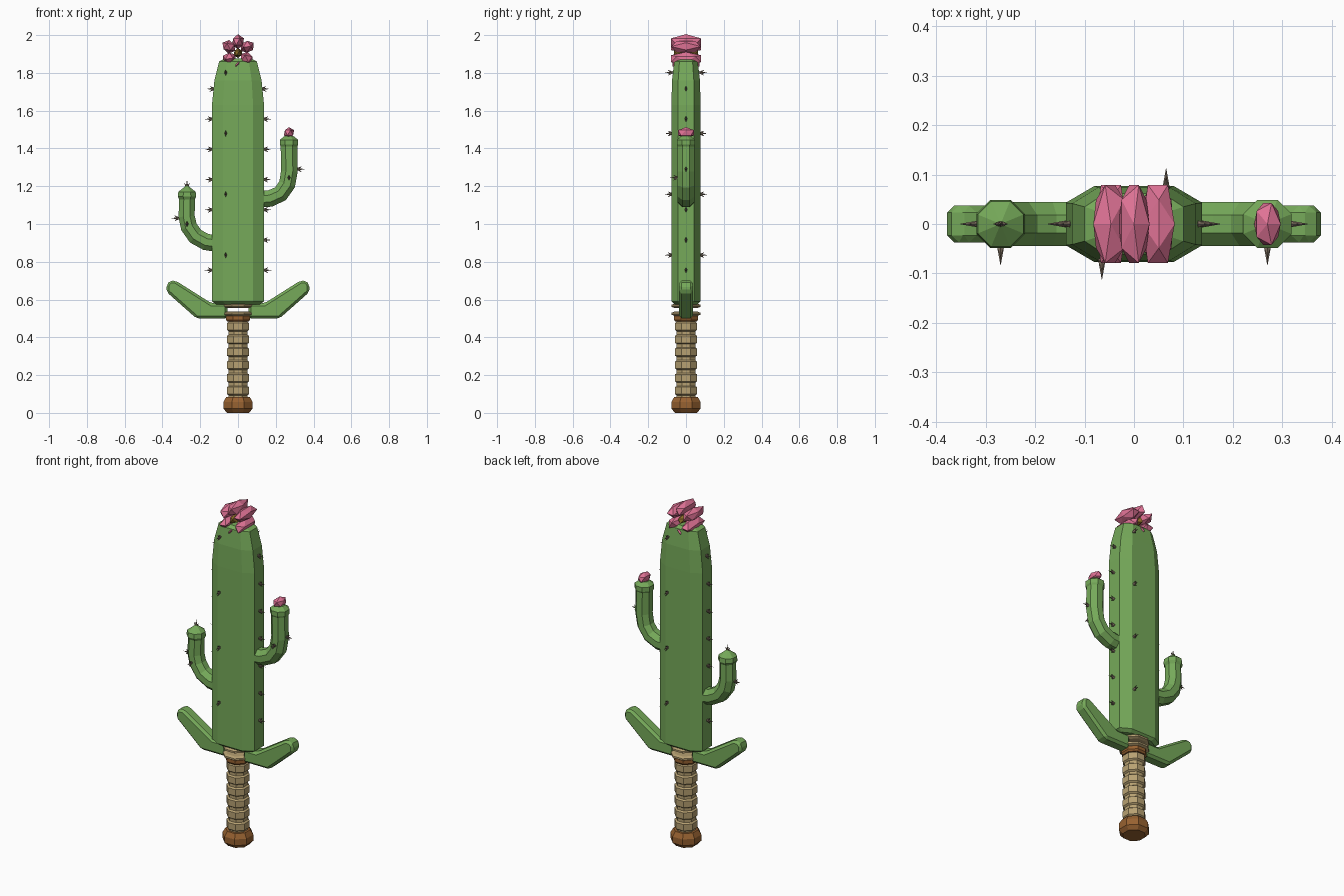
import bpy, bmesh, math
from mathutils import Vector, Matrix

if "Cube" in bpy.data.objects:
    bpy.data.objects.remove(bpy.data.objects["Cube"])


def material(name, rgb):
    mat = bpy.data.materials.new(name)
    mat.use_nodes = True
    color = (*[(c / 255) ** 2.2 for c in rgb], 1)
    mat.diffuse_color = color
    mat.node_tree.nodes["Principled BSDF"].inputs["Base Color"].default_value = color
    return mat


GREEN = material("cactus_green", (117, 168, 90))
PINK = material("petal_pink", (222, 114, 148))
TAN = material("rope_tan", (182, 160, 114))
BROWN = material("wood_brown", (150, 98, 52))
SPINE = material("spine_grey", (122, 108, 94))
GOLD = material("flower_gold", (140, 110, 45))


def finish(name, bm, mat):
    bmesh.ops.recalc_face_normals(bm, faces=bm.faces)
    mesh = bpy.data.meshes.new(name)
    bm.to_mesh(mesh)
    bm.free()
    mesh.materials.append(mat)
    obj = bpy.data.objects.new(name, mesh)
    bpy.context.scene.collection.objects.link(obj)
    return obj


def loft(name, rings, mat):
    """Skin a list of equally long point rings and cap both ends."""
    bm = bmesh.new()
    loops = [[bm.verts.new(p) for p in ring] for ring in rings]
    for a, b in zip(loops, loops[1:]):
        for i in range(len(a)):
            j = (i + 1) % len(a)
            bm.faces.new((a[i], a[j], b[j], b[i]))
    bm.faces.new(loops[0])
    bm.faces.new(loops[-1])
    return finish(name, bm, mat)


ANGLES = [math.pi * (i + 0.5) / 4 for i in range(8)]


def lathe(name, profile, mat):
    """Eight-sided turned part from (half width, height) pairs."""
    k = 1 / math.cos(math.pi / 8)
    return loft(name, [[(r * k * math.cos(a), r * k * math.sin(a), z) for a in ANGLES]
                       for r, z in profile], mat)


def tube(name, path, mat):
    """Eight-sided tube along (x, z, radius) points in the xz plane."""
    rings = []
    for i, (x, z, r) in enumerate(path):
        before, after = path[max(i - 1, 0)], path[min(i + 1, len(path) - 1)]
        t = Vector((after[0] - before[0], 0, after[1] - before[1])).normalized()
        side = Vector((t.z, 0, -t.x))
        r *= 1.06
        rings.append([Vector((x, 0, z)) + side * r * math.cos(a)
                      + Vector((0, r * math.sin(a), 0)) for a in ANGLES])
    return loft(name, rings, mat)


# Blade: flattened octagonal trunk tapering at the top
def trunk_ring(z, hx, hy):
    quarter = [(hx, 0.56 * hy), (0.58 * hx, hy)]
    half = quarter + [(-x, y) for x, y in reversed(quarter)]
    return [(x, y, z) for x, y in half + [(-x, -y) for x, y in half]]


loft("cactus_blade", [trunk_ring(*s) for s in (
    (0.575, 0.115, 0.06), (0.59, 0.138, 0.077), (1.63, 0.138, 0.077),
    (1.76, 0.125, 0.074), (1.86, 0.1, 0.062), (1.875, 0.07, 0.045))], GREEN)

# Side arms
tube("left_arm", [(0.1, 1.13, 0.045), (0.17, 1.135, 0.045), (0.225, 1.16, 0.045),
                  (0.26, 1.21, 0.045), (0.272, 1.28, 0.045), (0.27, 1.41, 0.045),
                  (0.27, 1.42, 0.05), (0.27, 1.445, 0.05), (0.27, 1.465, 0.025)], GREEN)
tube("right_arm", [(-0.1, 0.895, 0.045), (-0.17, 0.905, 0.045), (-0.225, 0.935, 0.045),
                   (-0.26, 0.985, 0.045), (-0.272, 1.04, 0.044), (-0.27, 1.13, 0.042),
                   (-0.27, 1.145, 0.05), (-0.27, 1.17, 0.047), (-0.27, 1.205, 0.003)], GREEN)

# Guard pads
PAD = [(0.055, 0.58), (0.14, 0.58), (0.33, 0.7), (0.36, 0.7),
       (0.378, 0.68), (0.378, 0.64), (0.22, 0.5), (0.055, 0.5)]
for side, label in ((1, "left"), (-1, "right")):
    pad = loft(label + "_guard", [[(side * x, y, z) for x, z in PAD]
                                  for y in (-0.037, 0.037)], GREEN)
    bevel = pad.modifiers.new("soft_edges", "BEVEL")
    bevel.width = 0.016
    bevel.segments = 1

# Handle: stacked rope beads, pommel, ferrule and two binding rings
beads = []
for i in range(6):
    z = 0.08 + i * 0.068
    beads += [(0.049, z), (0.049, z + 0.012), (0.058, z + 0.019),
              (0.058, z + 0.056), (0.049, z + 0.063)]
lathe("rope_grip", beads + [(0.049, 0.49)], TAN)
lathe("pommel", [(0.058, 0), (0.077, 0.022), (0.077, 0.058), (0.062, 0.085)], BROWN)
lathe("ferrule", [(0.056, 0.483), (0.064, 0.493), (0.064, 0.512)], BROWN)
for name, z in (("lower_ring", 0.525), ("upper_ring", 0.567)):
    lathe(name, [(0.062, z - 0.011), (0.077, z - 0.005),
                 (0.077, z + 0.005), (0.062, z + 0.011)], TAN)

# Spines: fans of three thin cones
spines = bmesh.new()


def spine(base, direction):
    d = Vector(direction)
    axis = Vector((0, 1, 0)) if d.z else d.cross(Vector((0, 0, 1)))
    for tilt, length in ((0, 0.042), (35, 0.03), (-35, 0.03)):
        v = Matrix.Rotation(math.radians(tilt), 3, axis) @ d
        rot = v.to_track_quat("Z", "Y").to_matrix().to_4x4()
        place = Matrix.Translation(Vector(base) + v * (length / 2 - 0.003))
        bmesh.ops.create_cone(spines, cap_ends=True, segments=5, radius1=0.008,
                              radius2=0, depth=length, matrix=place @ rot)


for s in (-1, 1):
    for i in range(7):
        spine((s * (0.128 if i == 6 else 0.138), 0, 0.755 + 0.16 * i), (s, 0, 0))
    for i in range(4):
        spine((s * 0.065, s * 0.075, 0.835 + 0.322 * i), (0, s, 0))
for x, z_side, z_front in ((0.27, 1.29, 1.245), (-0.27, 1.03, 1.0)):
    s = math.copysign(1, x)
    spine((x + s * 0.045, 0, z_side), (s, 0, 0))
    spine((x, -0.046, z_front), (0, -1, 0))
spine((-0.27, 0, 1.195), (0, 0, 1))
finish("spines", spines, SPINE)


# Flowers: faceted petals stretched front to back
def blob(name, center, size, mat, turn=0.0):
    bm = bmesh.new()
    bmesh.ops.create_icosphere(bm, subdivisions=1, radius=1,
                               matrix=Matrix.Translation(center)
                               @ Matrix.Rotation(-turn, 4, "Y")
                               @ Matrix.Diagonal((*size, 1)))
    return finish(name, bm, mat)


for i, deg in enumerate((90, 32, 148, 215, 325)):
    a = math.radians(deg)
    blob("petal_%d" % (i + 1), (0.057 * math.cos(a), 0, 1.908 + 0.057 * math.sin(a)),
         (0.035, 0.093, 0.04), PINK, a - math.pi / 2)
blob("lower_petal", (-0.004, 0, 1.845), (0.018, 0.085, 0.028), PINK, -0.4)
blob("flower_center", (0, 0, 1.905), (0.026, 0.075, 0.026), GOLD)
blob("arm_flower", (0.27, 0, 1.483), (0.03, 0.05, 0.03), PINK)
